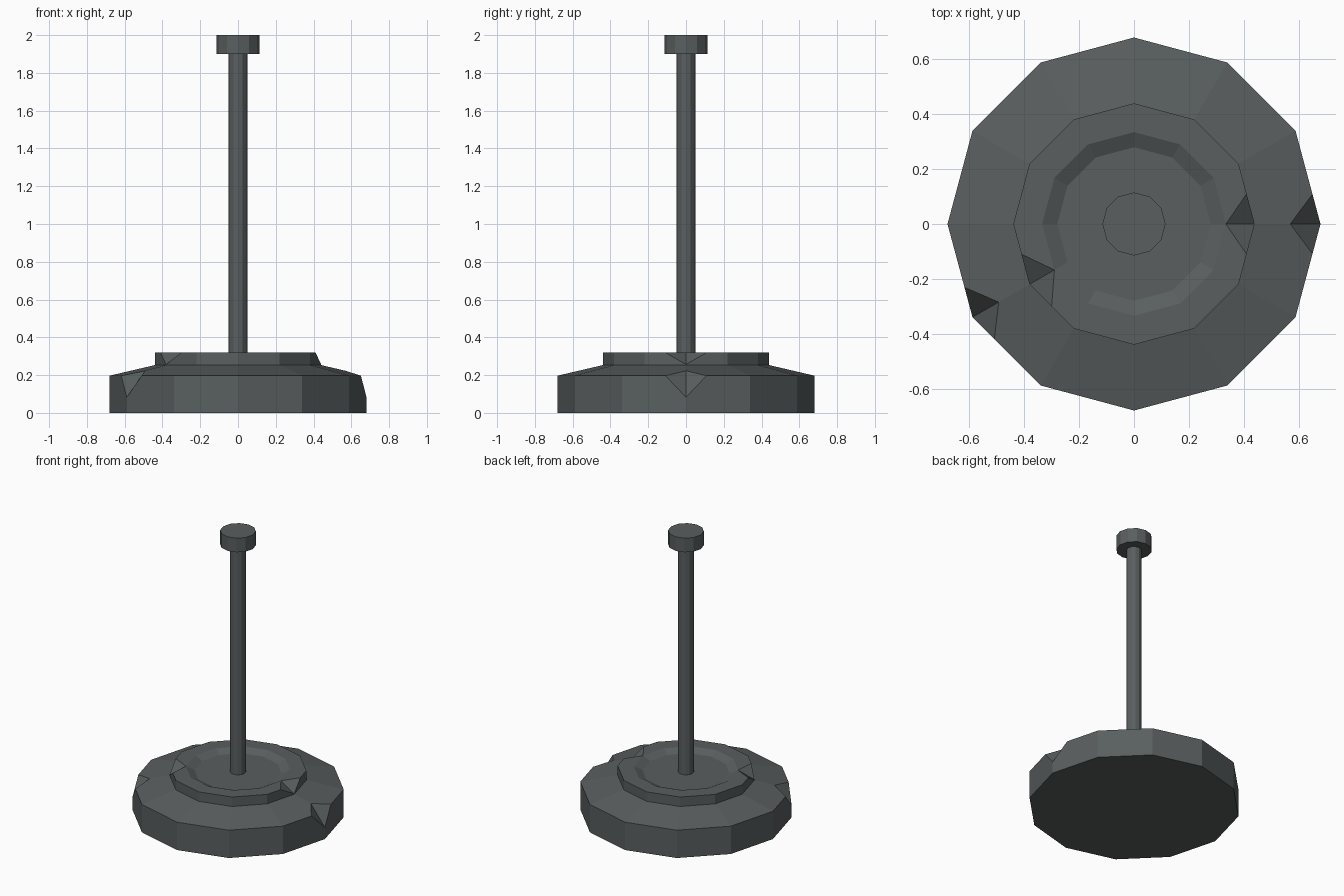
import bpy, bmesh, math

if "Cube" in bpy.data.objects:
    bpy.data.objects.remove(bpy.data.objects["Cube"])

SIDES = 12

mat = bpy.data.materials.new("dark grey metal")
mat.diffuse_color = (0.100, 0.112, 0.113, 1)
mat.use_nodes = True
mat.node_tree.nodes["Principled BSDF"].inputs["Base Color"].default_value = mat.diffuse_color


def finish(name, bm):
    bmesh.ops.recalc_face_normals(bm, faces=bm.faces)
    me = bpy.data.meshes.new(name)
    bm.to_mesh(me)
    bm.free()
    me.materials.append(mat)
    bpy.context.collection.objects.link(bpy.data.objects.new(name, me))


def lathe(profile):
    """Revolve (radius, height) points, closing both ends with flat caps."""
    bm = bmesh.new()
    rings = []
    for r, z in profile:
        rings.append([bm.verts.new((r * math.cos(a), r * math.sin(a), z))
                      for a in (i * math.tau / SIDES for i in range(SIDES))])
    for lo, hi in zip(rings, rings[1:]):
        for i in range(SIDES):
            j = (i + 1) % SIDES
            bm.faces.new((lo[i], lo[j], hi[j], hi[i]))
    bm.faces.new(rings[0][::-1])
    bm.faces.new(rings[-1])
    return bm, rings


def chip(bm, v, below, inward, sides):
    """Break off a corner: cut its four edges, leave a V-shaped dent."""
    top = bottom = None
    ring = []
    z, r = v.co.z, v.co.xy.length
    for e in list(v.link_edges):
        o = e.other_vert(v)
        if o.co.xy.length < r - 0.01:
            kind, fac = "in", inward
        elif o.co.z < z - 0.01:
            kind, fac = "down", below
        else:
            kind, fac = "side", sides
        if fac < 1:
            o = bmesh.utils.edge_split(e, v, fac)[1]
        if kind == "in":
            top = o
        elif kind == "down":
            bottom = o
        else:
            ring.append(o)
    for f in list(v.link_faces):
        loop = next(l for l in f.loops if l.vert == v)
        bmesh.utils.face_split(f, loop.link_loop_prev.vert, loop.link_loop_next.vert)
    bm.verts.remove(v)
    for s in ring:
        bm.faces.new((top, s, bottom))


# Stepped stand with a shallow dish on top
bm, rings = lathe([(0.68, 0), (0.68, 0.197), (0.44, 0.253), (0.44, 0.32),
                   (0.335, 0.32), (0.28, 0.295)])
# Chipped corners on both steps, at 0 and 210 degrees
for i in (0, 7):
    chip(bm, rings[1][i], 0.58, 0.46, 0.32)
    chip(bm, rings[3][i], 0.95, 1, 0.5)
finish("stand_base", bm)

# Pole and its end cap
finish("pole", lathe([(0.05, 0.28), (0.05, 1.91)])[0])
finish("pole_cap", lathe([(0.115, 1.9), (0.115, 2.0)])[0])
